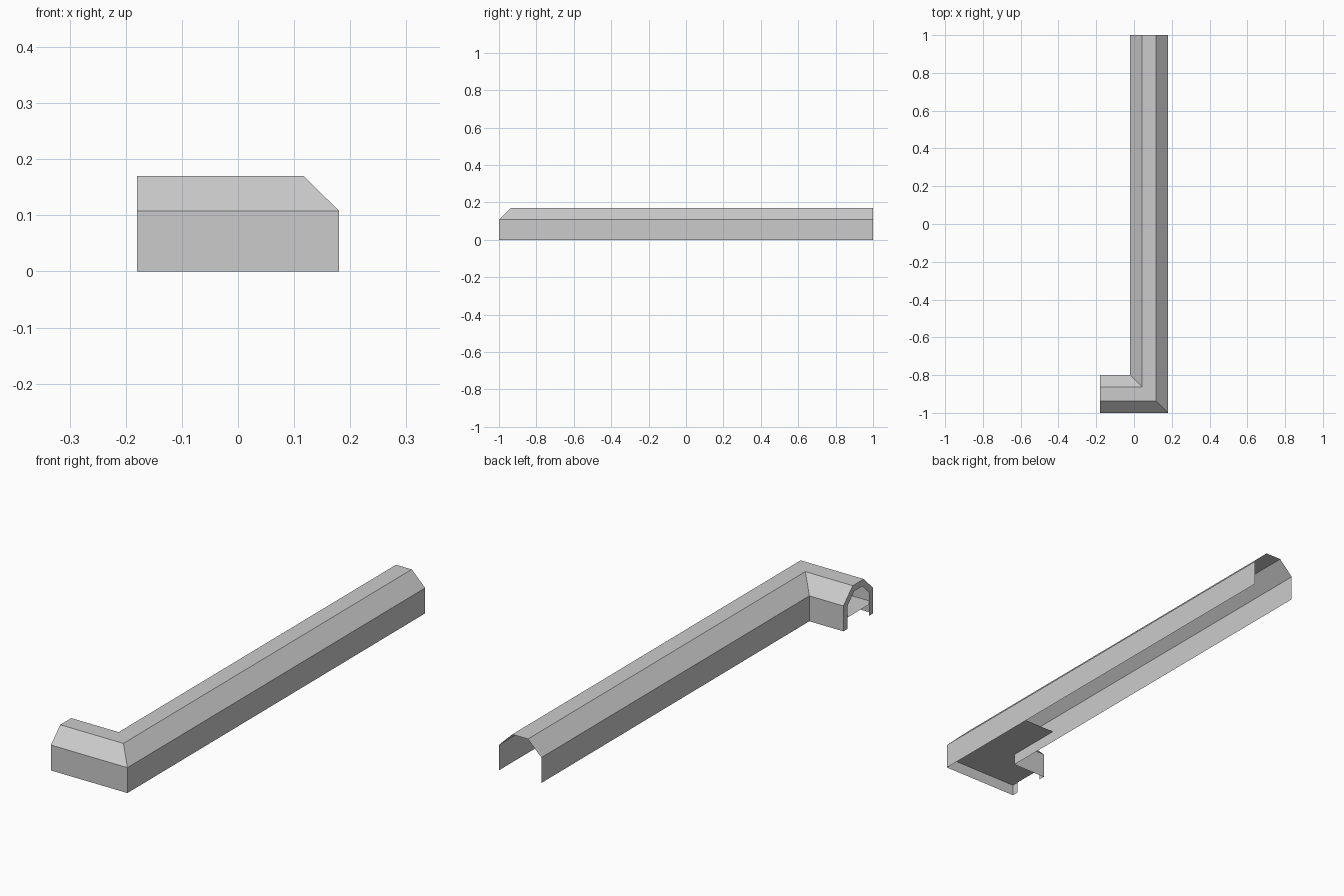
import bpy

if "Cube" in bpy.data.objects:
    bpy.data.objects.remove(bpy.data.objects["Cube"])

# Cross-section: distance in from the outer side, and height
PROFILE = [(0, 0), (0, 0.108), (0.063, 0.17), (0.137, 0.17), (0.2, 0.108), (0.2, 0)]
# The same section inset, for the opening in the short end
INNER = [(0.028, 0), (0.028, 0.098), (0.073, 0.143), (0.127, 0.143), (0.172, 0.098), (0.172, 0)]
X0, X1, Y0, Y1 = -0.18, 0.18, -1.0, 1.0


def make(name, verts, faces):
    mesh = bpy.data.meshes.new(name)
    mesh.from_pydata(verts, [], faces)
    obj = bpy.data.objects.new(name, mesh)
    bpy.context.collection.objects.link(obj)
    return obj


def bridge(sections, n):
    """Quads joining consecutive open sections of n points."""
    return [(s * n + i, (s + 1) * n + i, (s + 1) * n + i + 1, s * n + i + 1)
            for s in range(sections - 1) for i in range(n - 1)]


def swept(y_end, profile):
    """Profile carried round the mitred corner."""
    return ([(X0, Y0 + o, z) for o, z in profile]
            + [(X1 - o, Y0 + o, z) for o, z in profile]
            + [(X1 - o, y_end, z) for o, z in profile])


# Open channel cover, thin sheet
n = len(PROFILE)
make("channel_cover", swept(Y1, PROFILE), bridge(3, n))

# Flat rim around the opening at the short end
rim = [(X0, Y0 + o, z) for o, z in PROFILE + INNER]
make("end_rim", rim, [f[::-1] for f in bridge(2, n)])

# Horizontal plate inside the corner
plate = [(0, 0.048), (0.2, 0.048)]
make("corner_plate", swept(-0.55, plate), bridge(3, 2))
